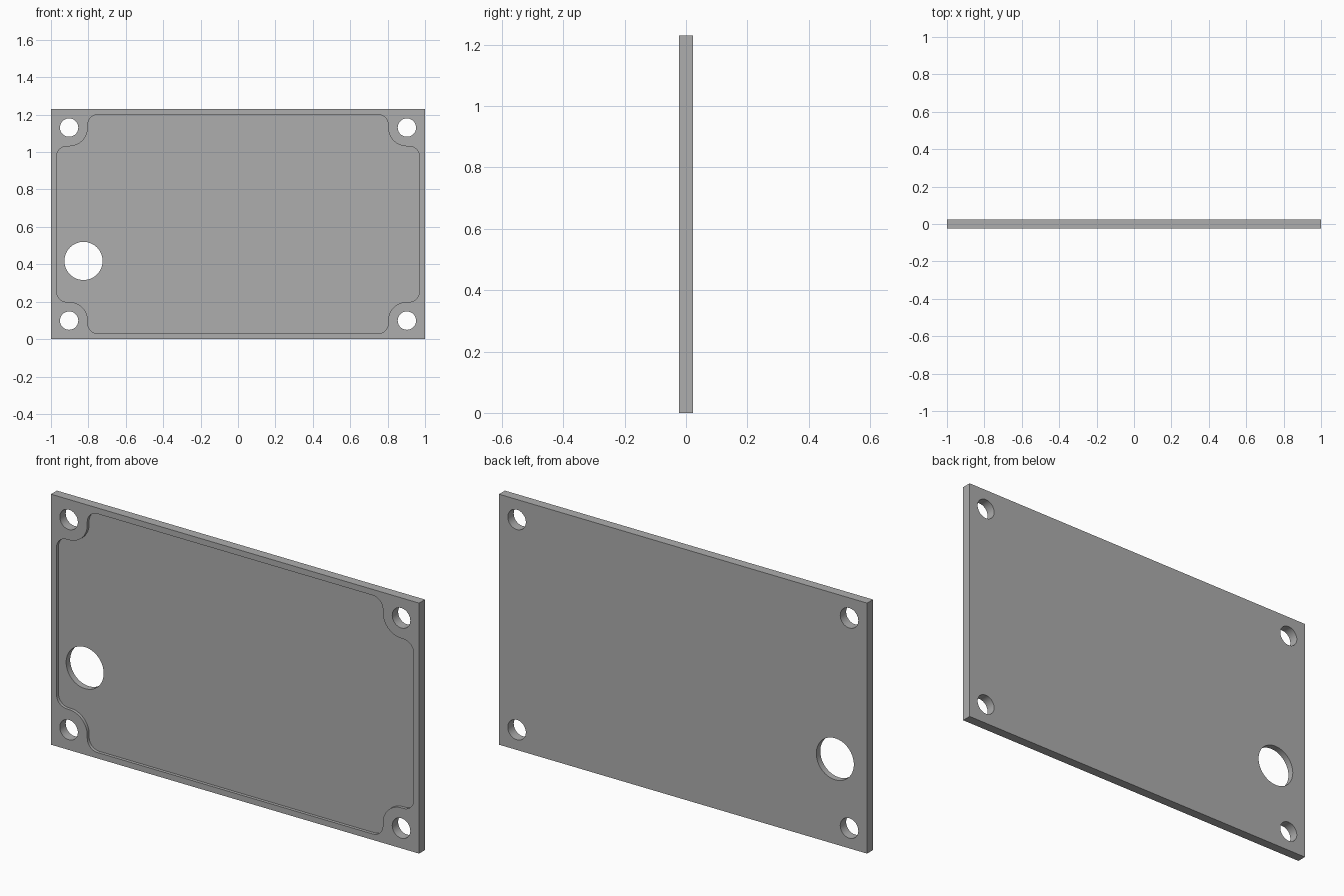
import bpy, bmesh
from math import sin, cos, pi, radians

cube = bpy.data.objects.get("Cube")
if cube:
    bpy.data.objects.remove(cube, do_unlink=True)

HEIGHT, THICK, RECESS = 1.23, 0.046, 0.015
MID = HEIGHT / 2
FRONT, BACK = -THICK / 2, THICK / 2
HOLE_X, HOLE_Z = 0.903, 0.516      # screw hole offsets from the plate centre
EDGE_X, EDGE_Z = 0.97, 0.586       # recess half sizes
BOSS, FILLET = 0.1, 0.055          # corner boss and fillet radii

grey = bpy.data.materials.new("plain grey")
grey.use_nodes = True
grey.diffuse_color = (0.42, 0.42, 0.42, 1)
grey.node_tree.nodes["Principled BSDF"].inputs["Base Color"].default_value = grey.diffuse_color


def arc(cx, cz, r, start, end, n):
    angles = [radians(start + (end - start) * i / n) for i in range(n + 1)]
    return [(cx + r * cos(a), cz + r * sin(a)) for a in angles]


def prism(name, outline, y0, y1):
    """Extrude an x-z outline from y0 to y1."""
    bm = bmesh.new()
    face = bm.faces.new([bm.verts.new((x, y0, z)) for x, z in outline])
    new = bmesh.ops.extrude_face_region(bm, geom=[face])["geom"]
    moved = [v for v in new if isinstance(v, bmesh.types.BMVert)]
    bmesh.ops.translate(bm, verts=moved, vec=(0, y1 - y0, 0))
    bmesh.ops.recalc_face_normals(bm, faces=bm.faces)
    mesh = bpy.data.meshes.new(name)
    bm.to_mesh(mesh)
    bm.free()
    mesh.materials.append(grey)
    obj = bpy.data.objects.new(name, mesh)
    bpy.context.collection.objects.link(obj)
    return obj


def cut(target, cutter):
    cutter.hide_render = True
    mod = target.modifiers.new(cutter.name, "BOOLEAN")
    mod.operation, mod.solver, mod.object = "DIFFERENCE", "EXACT", cutter
    bpy.context.view_layer.objects.active = target
    bpy.ops.object.modifier_apply(modifier=mod.name)
    bpy.data.objects.remove(cutter, do_unlink=True)


def round_hole(name, x, z, r):
    return prism(name, arc(x, z, r, 0, 360, 64)[:-1], FRONT - 0.1, BACK + 0.1)


# Rectangular plate
plate = prism("cover_plate", [(-1, 0), (1, 0), (1, HEIGHT), (-1, HEIGHT)], FRONT, BACK)

# Shallow front recess, stepping round a boss at each corner
quarter = arc(EDGE_X - FILLET, HOLE_Z - BOSS - FILLET, FILLET, 0, 90, 10)
quarter += arc(HOLE_X, HOLE_Z, BOSS, 270, 180, 16)
quarter += arc(HOLE_X - BOSS - FILLET, EDGE_Z - FILLET, FILLET, 0, 90, 10)
outline = []
for sx, sz in ((1, 1), (-1, 1), (-1, -1), (1, -1)):
    corner = [(sx * x, MID + sz * z) for x, z in quarter]
    outline += corner if sx == sz else corner[::-1]
cut(plate, prism("recess_cutter", outline, FRONT - 0.1, FRONT + RECESS))

# Four screw holes and the large cable hole
for sx in (-1, 1):
    for sz in (-1, 1):
        cut(plate, round_hole("screw_hole_cutter", sx * HOLE_X, MID + sz * HOLE_Z, 0.049))
cut(plate, round_hole("cable_hole_cutter", -0.826, 0.418, 0.102))

# Smooth the curved walls, keep the edges sharp
bpy.ops.object.select_all(action="DESELECT")
plate.select_set(True)
bpy.context.view_layer.objects.active = plate
bpy.ops.object.shade_smooth_by_angle(angle=radians(30))
